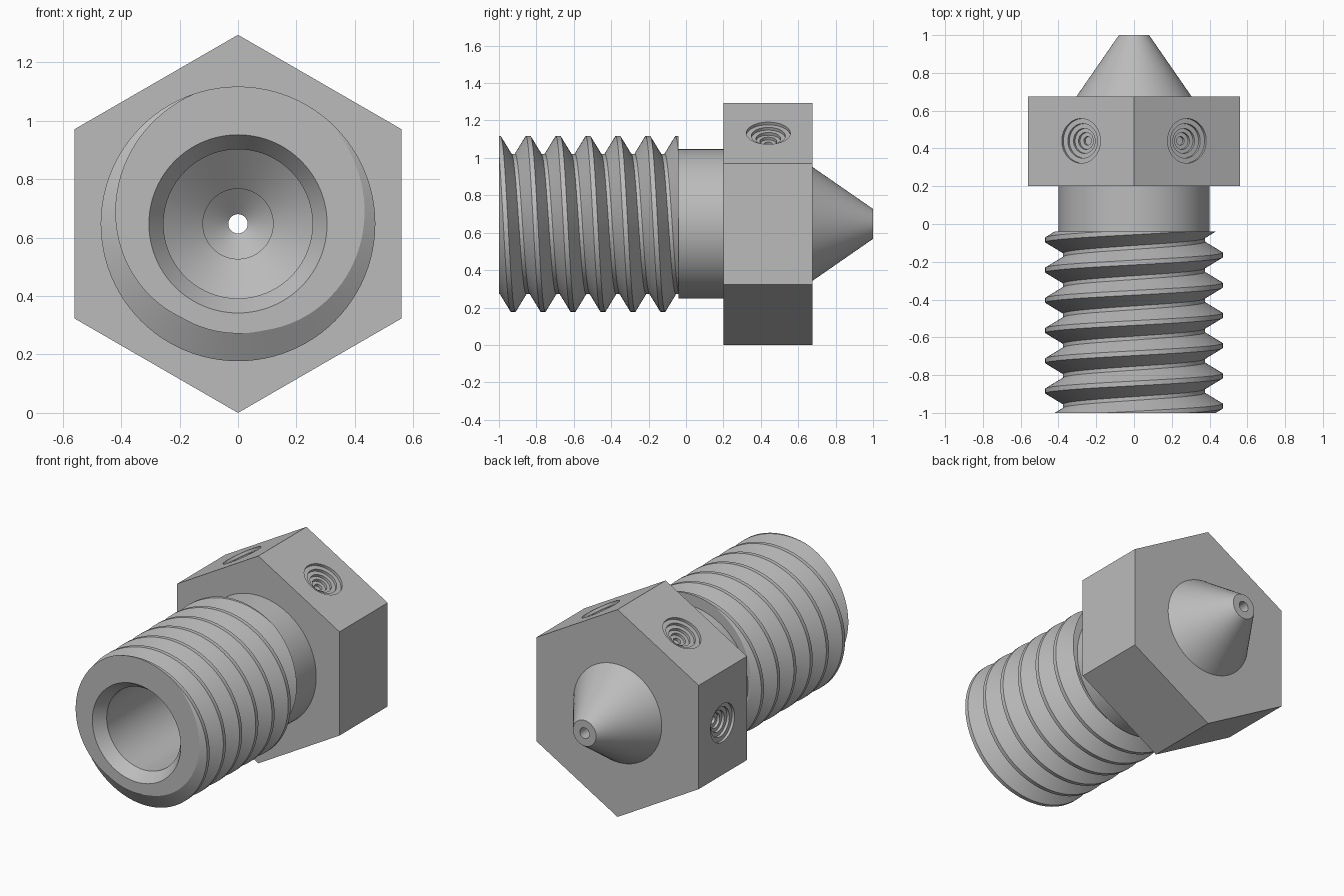
import bpy, bmesh, math
from mathutils import Matrix, Vector

cube = bpy.data.objects.get("Cube")
if cube:
    bpy.data.objects.remove(cube, do_unlink=True)

AXIS_Z = 0.647
HEX_R = 0.647
HEX_FLAT = HEX_R * math.cos(math.pi / 6)
HEX_FRONT, HEX_BACK = 0.2, 0.675
BORE_R, HOLE_R = 0.255, 0.033
FRONT, THREAD_END, PITCH = -1.0, -0.04, 0.16
CREST_R, ROOT_R = 0.47, 0.375
ON_AXIS = Matrix.Translation((0, 0, AXIS_Z))

metal = bpy.data.materials.new("grey metal")
metal.use_nodes = True
GREY = (0.5, 0.5, 0.5, 1)
metal.diffuse_color = GREY
metal.node_tree.nodes["Principled BSDF"].inputs["Base Color"].default_value = GREY


def finish(name, bm):
    mesh = bpy.data.meshes.new(name)
    bm.to_mesh(mesh)
    bm.free()
    obj = bpy.data.objects.new(name, mesh)
    bpy.context.collection.objects.link(obj)
    mesh.materials.append(metal)
    return obj


def sweep(name, profile_at, steps=96, place=ON_AXIS):
    """Turn a (y, radius) profile, which may change with the turn, about y."""
    bm = bmesh.new()
    columns = []
    for i in range(steps + 1):
        a = math.tau * i / steps
        columns.append([bm.verts.new(place @ Vector((r * math.sin(a), y, r * math.cos(a))))
                        for y, r in profile_at(i / steps)])
    for one, two in zip(columns, columns[1:]):
        for j in range(len(one) - 1):
            bm.faces.new((one[j], two[j], two[j + 1], one[j + 1]))
    bmesh.ops.remove_doubles(bm, verts=bm.verts, dist=1e-5)
    bmesh.ops.dissolve_degenerate(bm, edges=bm.edges, dist=1e-5)
    return finish(name, bm)


def smooth(obj):
    bpy.ops.object.select_all(action='DESELECT')
    obj.select_set(True)
    bpy.context.view_layer.objects.active = obj
    bpy.ops.object.shade_smooth_by_angle(angle=math.radians(30))


def cut(obj, cutter):
    cutter.hide_render = True
    mod = obj.modifiers.new("cut", 'BOOLEAN')
    mod.operation, mod.solver, mod.object = 'DIFFERENCE', 'EXACT', cutter
    bpy.context.view_layer.objects.active = obj
    bpy.ops.object.modifier_apply(modifier=mod.name)
    bpy.data.objects.remove(cutter, do_unlink=True)


# Threaded shank: chamfered bore, helical thread cut off square, plain neck
def thread_radius(y, crest):
    d = abs((y - crest + PITCH / 2) % PITCH - PITCH / 2)
    t = min(max((d - 0.0125) / 0.0575, 0), 1)
    return CREST_R + (ROOT_R - CREST_R) * t


def shank_profile(turn):
    points = [(HEX_FRONT, BORE_R), (FRONT + 0.07, BORE_R), (FRONT, 0.305)]
    for k in range(-7, 3):
        crest = -0.204 + PITCH * (turn + k)
        for offset in (-0.0125, 0.0125, 0.07, 0.09):
            y = min(max(crest + offset, FRONT), THREAD_END)
            points.append((y, thread_radius(y, crest)))
    return points + [(THREAD_END, 0.4), (HEX_FRONT, 0.4)]


smooth(sweep("threaded_shank", shank_profile))

# Tip cone with the outlet hole
tip = [(HEX_BACK, 0.305), (1, 0.08), (1, HOLE_R), (HEX_BACK, HOLE_R)]
smooth(sweep("tip_cone", lambda t: tip))

# Hexagonal block
hex_profile = [(HEX_FRONT, 0), (HEX_FRONT, HEX_R), (HEX_BACK, HEX_R), (HEX_BACK, 0)]
block = sweep("hex_block", lambda t: hex_profile, steps=6)

# Stepped inner passage through the block
passage = [(0.1, 0), (0.1, BORE_R), (0.36, BORE_R), (0.47, 0.12), (0.58, 0.12),
           (0.65, HOLE_R), (0.75, HOLE_R), (0.75, 0)]
cut(block, sweep("passage_cutter", lambda t: passage))

# Stepped round dimples on three flats
RADII, STEP = (0.023, 0.045, 0.066, 0.091, 0.118), 0.017
dimple = [(-STEP * len(RADII), 0)]
for i, r in enumerate(RADII):
    floor = -STEP * (len(RADII) - i)
    dimple += [(floor, r), (floor + STEP, r)]
dimple[-1] = (0.05, RADII[-1])
dimple.append((0.05, 0))
for degrees in (30, -30, -90):
    a = math.radians(degrees)
    normal = Vector((math.sin(a), 0, math.cos(a)))
    centre = normal * HEX_FLAT + Vector((0, 0.44, AXIS_Z))
    place = Matrix.Translation(centre) @ Matrix.Rotation(a, 4, 'Y') @ Matrix.Rotation(math.pi / 2, 4, 'X')
    cut(block, sweep("dimple_cutter", lambda t: dimple, steps=48, place=place))
smooth(block)
